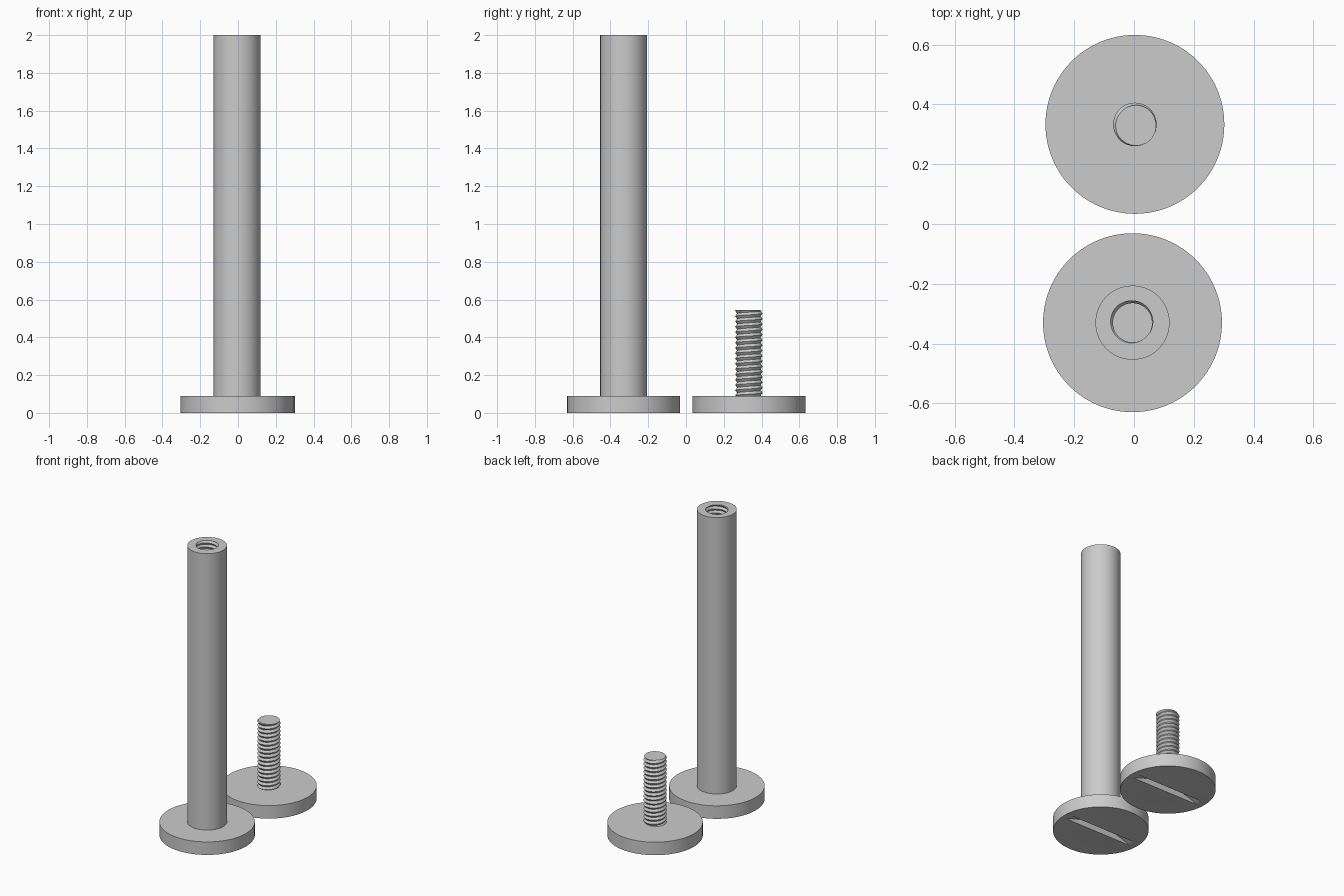
import bpy, bmesh
from math import pi, tau, cos, sin, radians

cube = bpy.data.objects.get("Cube")
if cube:
    bpy.data.objects.remove(cube, do_unlink=True)

steel = bpy.data.materials.new("grey_steel")
steel.use_nodes = True
GREY = (0.6, 0.6, 0.6, 1)
steel.diffuse_color = GREY
steel.node_tree.nodes["Principled BSDF"].inputs["Base Color"].default_value = GREY

PITCH = 0.028
HEAD_TOP = 0.09
HEAD_R = 0.299
SLOT_LEN, SLOT_W, SLOT_DEPTH = 0.51, 0.05, 0.055


def finish(name, bm, location):
    bmesh.ops.recalc_face_normals(bm, faces=bm.faces)
    mesh = bpy.data.meshes.new(name)
    bm.to_mesh(mesh)
    bm.free()
    mesh.materials.append(steel)
    ob = bpy.data.objects.new(name, mesh)
    ob.location = location
    bpy.context.collection.objects.link(ob)
    return ob


def cylinder(name, x, y, z0, z1, r, sides=96):
    bm = bmesh.new()
    bmesh.ops.create_cone(bm, cap_ends=True, segments=sides,
                          radius1=r, radius2=r, depth=z1 - z0)
    return finish(name, bm, (x, y, (z0 + z1) / 2))


def threaded_rod(name, x, y, z0, z1, r_minor, r_major, crest_angle, sides=48):
    """V-thread whose crest meets the top end at crest_angle."""
    bm = bmesh.new()
    height = z1 - z0
    rows = int(height / PITCH) * 2 + 8
    grid = []
    for c in range(sides):
        a = tau * c / sides
        column = []
        for k in range(rows):
            z = (k / 2 - 2 + c / sides) * PITCH
            z = min(max(z, 0), height)
            turn = ((z - height) / PITCH - (a - crest_angle) / tau) % 1
            r = r_minor + (r_major - r_minor) * abs(1 - 2 * turn)
            column.append(bm.verts.new((r * cos(a), r * sin(a), z)))
        grid.append(column)
    for c in range(sides):
        last = c == sides - 1
        step = 2 if last else 0          # the helix climbs one pitch per turn
        nxt = grid[(c + 1) % sides]
        for k in range(rows - 1 - step):
            bm.faces.new((grid[c][k], nxt[k + step], nxt[k + step + 1], grid[c][k + 1]))
    bmesh.ops.remove_doubles(bm, verts=bm.verts, dist=1e-6)
    bmesh.ops.delete(bm, geom=[v for v in bm.verts if not v.link_faces], context='VERTS')
    edges = [e for e in bm.edges if e.is_boundary]
    bmesh.ops.holes_fill(bm, edges=edges, sides=0)
    return finish(name, bm, (x, y, z0))


def cut(target, cutter):
    cutter.hide_render = True
    mod = target.modifiers.new("cut", 'BOOLEAN')
    mod.operation = 'DIFFERENCE'
    mod.solver = 'EXACT'
    mod.object = cutter
    bpy.context.view_layer.objects.active = target
    bpy.ops.object.modifier_apply(modifier=mod.name)
    bpy.data.objects.remove(cutter, do_unlink=True)


def slotted_head(name, x, y):
    head = cylinder(name, x, y, 0, HEAD_TOP, HEAD_R)
    # Round saw blade sunk into the underside leaves an arc-bottomed slot
    r = ((SLOT_LEN / 2) ** 2 + SLOT_DEPTH ** 2) / (2 * SLOT_DEPTH)
    blade = cylinder("slot_cutter", x, y, -SLOT_W / 2, SLOT_W / 2, r, 128)
    blade.rotation_euler.x = pi / 2
    blade.location.z = SLOT_DEPTH - r
    cut(head, blade)
    return head


# Front piece: long sleeve with a threaded bore in its top
FX, FY = -0.005, -0.33
sleeve_head = slotted_head("sleeve_head", FX, FY)
sleeve = cylinder("sleeve", FX, FY, HEAD_TOP, 2.0, 0.124)
bore = threaded_rod("bore_cutter", FX, FY, 1.5, 2.0, 0.065, 0.076, radians(135))
bore.scale.z = 1.0001
cut(sleeve, bore)

# Back piece: short threaded screw
BX, BY = 0.003, 0.333
screw_head = slotted_head("screw_head", BX, BY)
screw_thread = threaded_rod("screw_thread", BX, BY, HEAD_TOP - 0.005, 0.545,
                            0.061, 0.074, radians(-45))

# Smooth round walls, sharp rims and thread crests
bpy.ops.object.select_all(action='DESELECT')
for ob in (sleeve_head, sleeve, screw_head, screw_thread):
    ob.select_set(True)
    bpy.context.view_layer.objects.active = ob
bpy.ops.object.shade_smooth_by_angle(angle=radians(30))
